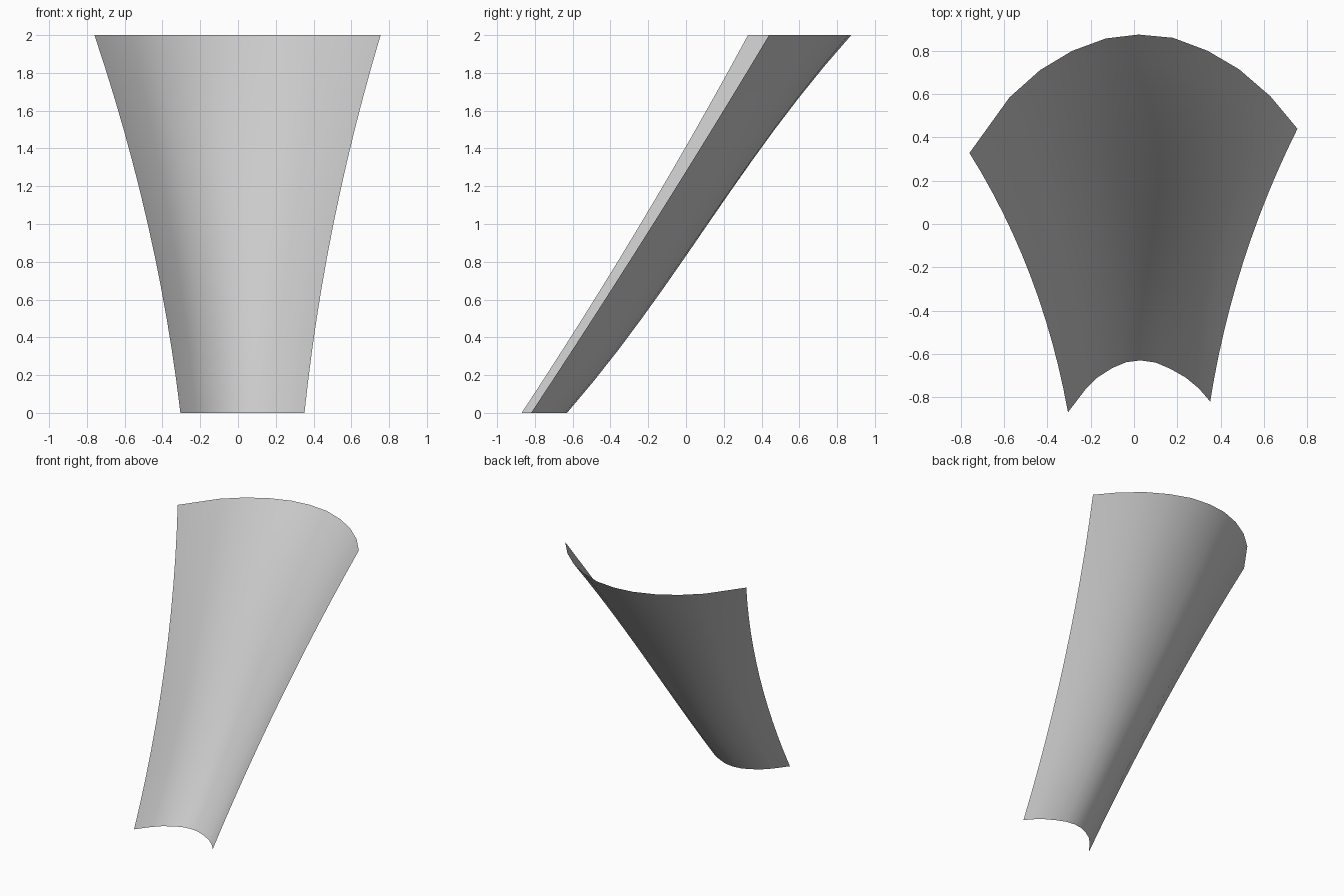
import bpy, bmesh

if "Cube" in bpy.data.objects:
    bpy.data.objects.remove(bpy.data.objects["Cube"])

# Plan outlines of the lower and upper edges, left to right (x, y)
LOWER = [(-.305, -.87), (-.225, -.765), (-.17, -.71), (-.10, -.665), (-.035, -.638),
         (.03, -.63), (.10, -.64), (.17, -.67), (.24, -.71), (.30, -.76), (.352, -.82)]
UPPER = [(-.76, .328), (-.575, .585), (-.435, .71), (-.285, .80), (-.13, .857),
         (.02, .875), (.18, .86), (.34, .80), (.485, .715), (.63, .59), (.755, .44)]
ROWS, HEIGHT = 12, 2.0


def section_point(i, t):
    """Point i of the cross-section at height fraction t, with a gentle flare."""
    (x0, y0), (x1, y1) = LOWER[i], UPPER[i]
    side = (i - 5) / 5
    bow = t * (1 - t)
    edge = .10 if side < 0 else .05
    tx = t - .48 * bow
    ty = t + bow * (edge * abs(side) + .35 * (.45 - t) * (1 - abs(side)))
    return x0 + (x1 - x0) * tx, y0 + (y1 - y0) * ty, HEIGHT * t


# Curved, flaring sheet lofted between the two outlines
bm = bmesh.new()
rows = [[bm.verts.new(section_point(i, r / ROWS)) for i in range(len(LOWER))]
        for r in range(ROWS + 1)]
for a, b in zip(rows, rows[1:]):
    for i in range(len(a) - 1):
        bm.faces.new((a[i], a[i + 1], b[i + 1], b[i])).smooth = True
mesh = bpy.data.meshes.new("curved_sheet")
bm.to_mesh(mesh)
bm.free()
sheet = bpy.data.objects.new("curved_sheet", mesh)
bpy.context.collection.objects.link(sheet)
